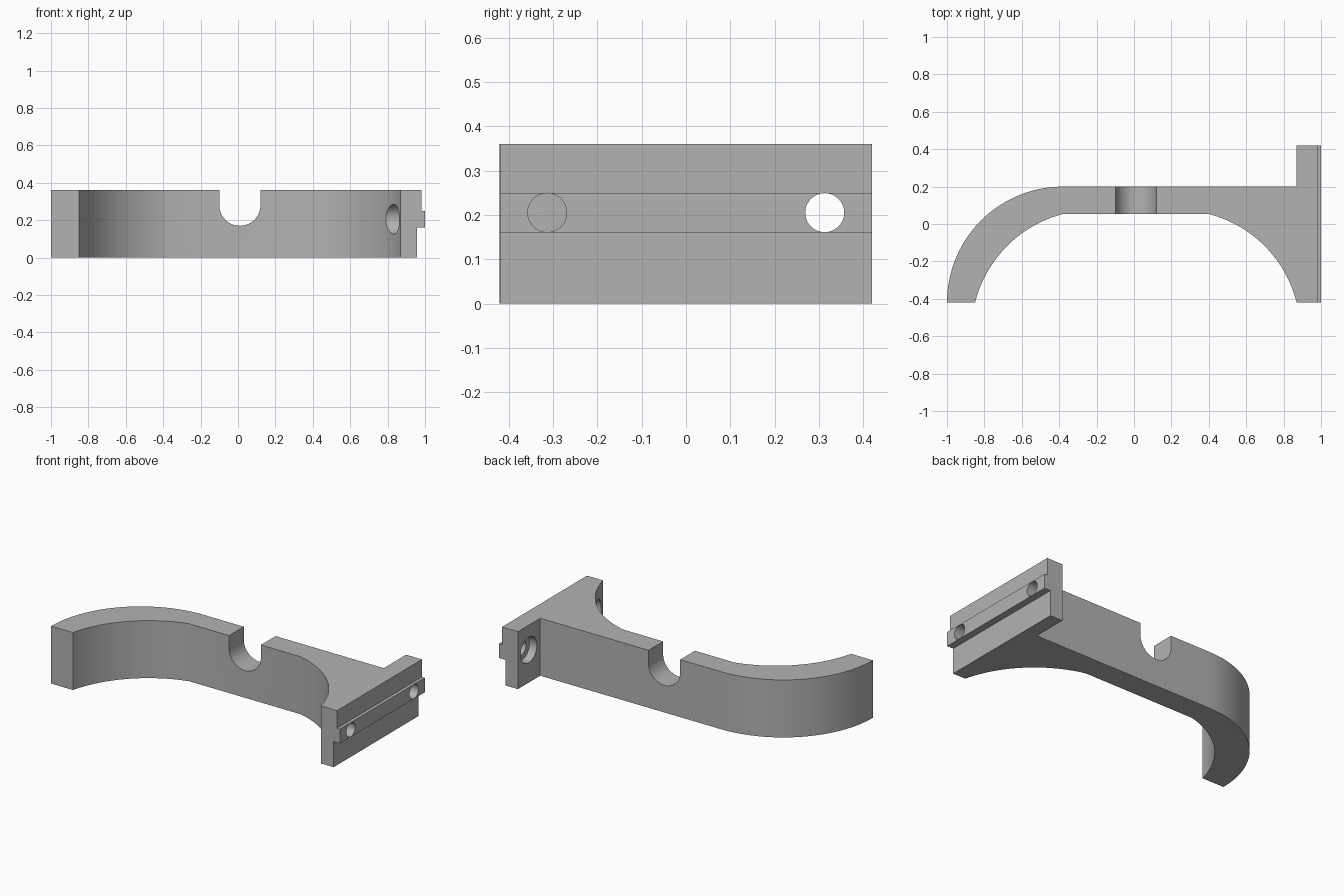
import bpy, bmesh
from math import sin, cos, pi, radians
from mathutils import Matrix

if "Cube" in bpy.data.objects:
    bpy.data.objects.remove(bpy.data.objects["Cube"])

HEIGHT, MID_X, FRONT, BACK = 0.36, 0.01, -0.42, 0.42

grey = bpy.data.materials.new("plain grey")
grey.use_nodes = True
colour = (0.45, 0.45, 0.45, 1)
grey.diffuse_color = colour
grey.node_tree.nodes["Principled BSDF"].inputs["Base Color"].default_value = colour


def arc(cx, cy, r, start, end, steps=28):
    angles = [radians(start + (end - start) * i / steps) for i in range(steps + 1)]
    return [(cx + r * cos(a), cy + r * sin(a)) for a in angles]


def finish(bm, name):
    bmesh.ops.recalc_face_normals(bm, faces=bm.faces)
    mesh = bpy.data.meshes.new(name)
    bm.to_mesh(mesh)
    bm.free()
    obj = bpy.data.objects.new(name, mesh)
    bpy.context.collection.objects.link(obj)
    mesh.materials.append(grey)
    return obj


def prism(name, outline, depth, matrix=Matrix()):
    """Extrude a flat outline along its local z, then place it."""
    bm = bmesh.new()
    face = bm.faces.new([bm.verts.new((x, y, 0)) for x, y in outline])
    side = bmesh.ops.extrude_face_region(bm, geom=[face])["geom"]
    bmesh.ops.translate(bm, vec=(0, 0, depth),
                        verts=[v for v in side if isinstance(v, bmesh.types.BMVert)])
    bm.transform(matrix)
    return finish(bm, name)


def box(name, x0, x1, y0, y1, z0, z1):
    return prism(name, [(x0, y0), (x1, y0), (x1, y1), (x0, y1)], z1 - z0,
                 Matrix.Translation((0, 0, z0)))


def bore(name, x0, x1, y, z, r):
    return prism(name, arc(0, 0, r, 0, 360, 48)[:-1], x1 - x0,
                 Matrix.Translation((x0, y, z)) @ Matrix.Rotation(pi / 2, 4, "Y"))


# Curved arm, straight bridge and mounting plate in one plan outline
inner_left = arc(-0.217, -0.578, 0.652, 166, 104)
inner_right = [(2 * MID_X - x, y) for x, y in reversed(inner_left)]
outer_left = arc(-0.38, FRONT, 0.62, 90, 180)
outline = (inner_left + inner_right
           + [(1, FRONT), (1, BACK), (0.87, BACK), (0.87, 0.2)] + outer_left)
bracket = prism("bracket", outline, HEIGHT)

# Steps that leave a raised rail on the plate's outer side
cutters = [box("lower_step_cutter", 0.957, 1.1, -1, 1, -0.1, 0.16),
           box("upper_step_cutter", 0.98, 1.1, -1, 1, 0.25, 0.5)]

# Round-bottomed notch through the bridge
notch = arc(MID_X, 0.28, 0.11, 180, 360) + [(MID_X + 0.11, 0.5), (MID_X - 0.11, 0.5)]
cutters.append(prism("notch_cutter", notch, 0.6,
                     Matrix.Translation((0, 0.4, 0)) @ Matrix.Rotation(pi / 2, 4, "X")))

# Counterbored screw holes
for y in (-0.313, 0.313):
    cutters.append(bore("screw_hole_cutter", 0.6, 1.1, y, 0.205, 0.044))
    cutters.append(bore("counterbore_cutter", 0.6, 0.92, y, 0.205, 0.08))

bpy.context.view_layer.objects.active = bracket
bracket.select_set(True)
for cutter in cutters:
    cutter.hide_render = True
    cut = bracket.modifiers.new("cut", "BOOLEAN")
    cut.operation, cut.solver, cut.object = "DIFFERENCE", "EXACT", cutter
    bpy.ops.object.modifier_apply(modifier=cut.name)
    bpy.data.objects.remove(cutter)

bpy.ops.object.shade_smooth_by_angle(angle=radians(25))
